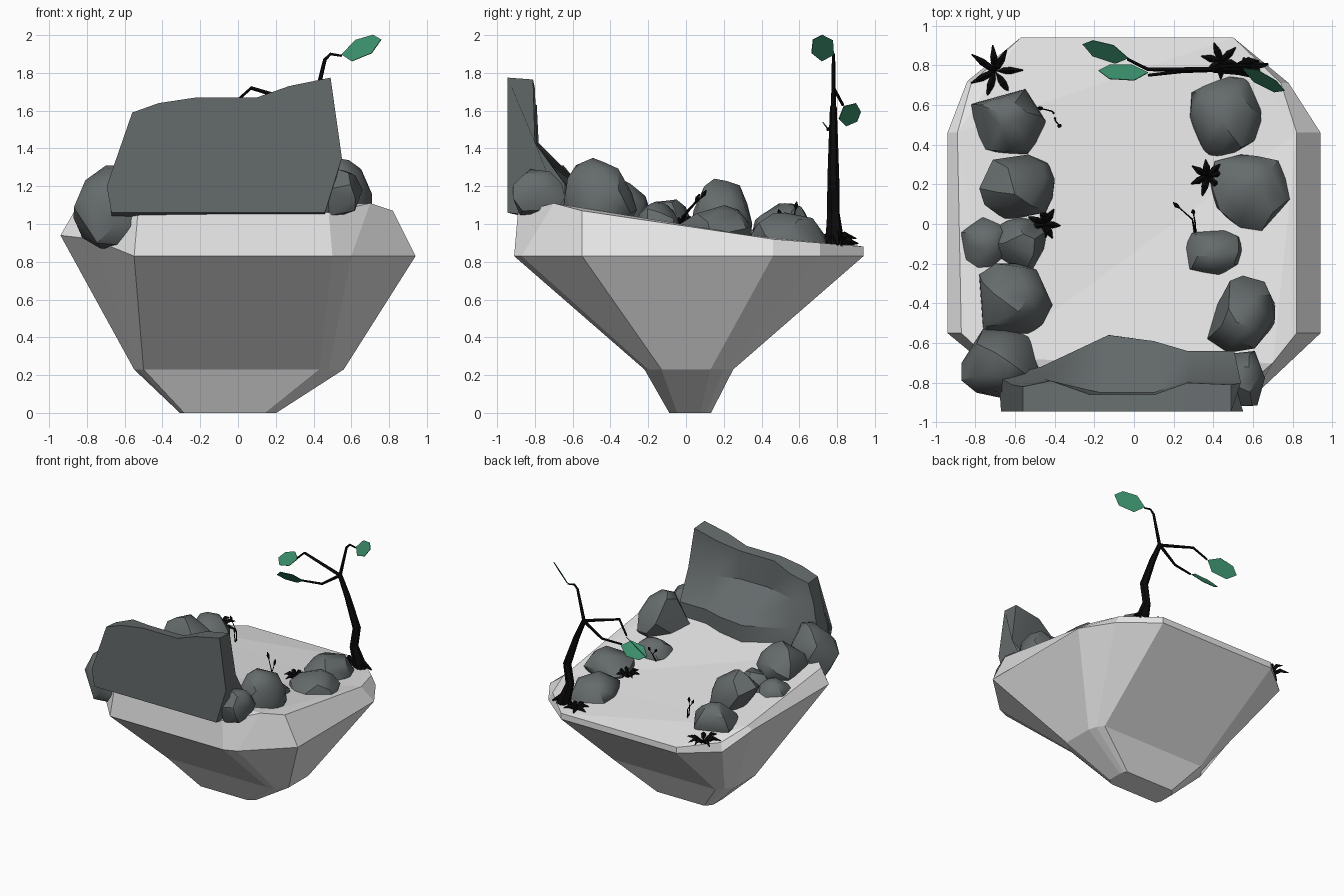
import bpy
import bmesh
import math
import random
from mathutils import Vector, Euler

random.seed(11)
cube = bpy.data.objects.get("Cube")
if cube:
    bpy.data.objects.remove(cube, do_unlink=True)


def material(name, color):
    mat = bpy.data.materials.new(name)
    mat.use_nodes = True
    mat.diffuse_color = (*color, 1)
    mat.node_tree.nodes["Principled BSDF"].inputs["Base Color"].default_value = (*color, 1)
    return mat


PALE = material("pale_stone", (.8, .8, .8))
SLATE = material("slate_rock", (.13, .146, .15))
BARK = material("black_bark", (.003, .003, .003))
GREEN = material("leaf_green", (.045, .28, .155))


def finish(name, bm, mat, smooth_angle=None):
    """Turn a bmesh into a coloured object."""
    bmesh.ops.recalc_face_normals(bm, faces=bm.faces)
    mesh = bpy.data.meshes.new(name)
    bm.to_mesh(mesh)
    bm.free()
    mesh.materials.append(mat)
    obj = bpy.data.objects.new(name, mesh)
    bpy.context.collection.objects.link(obj)
    if smooth_angle:
        bpy.ops.object.select_all(action="DESELECT")
        obj.select_set(True)
        bpy.context.view_layer.objects.active = obj
        bpy.ops.object.shade_smooth_by_angle(angle=math.radians(smooth_angle))


def loft(bm, rings):
    """Bridge closed rings of equal size and cap both ends."""
    rows = [[bm.verts.new(p) for p in ring] for ring in rings]
    count = len(rows[0])
    for low, high in zip(rows, rows[1:]):
        for i in range(count):
            j = (i + 1) % count
            bm.faces.new((low[i], low[j], high[j], high[i]))
    bm.faces.new(rows[0][::-1])
    bm.faces.new(rows[-1])


def tube(bm, path, radii, sides=6):
    """Tapered tube along a list of points."""
    pts = [Vector(p) for p in path]
    rings = []
    for i, (p, r) in enumerate(zip(pts, radii)):
        along = pts[min(i + 1, len(pts) - 1)] - pts[max(i - 1, 0)]
        turn = along.to_track_quat("Z", "Y")
        angles = [math.tau * k / sides for k in range(sides)]
        rings.append([p + turn @ Vector((r * math.cos(a), r * math.sin(a), 0)) for a in angles])
    loft(bm, rings)


def ground(y):
    return .99 - .13 * y


# Floating island: faceted underside, rim and sloping ground
waist = [(-.5, -.22), (.43, -.22), (.48, -.2), (.56, -.13), (.56, .13), (.54, .2),
         (.5, .25), (-.45, .25), (-.5, .2), (-.55, .13), (-.55, -.13), (-.53, -.18)]
rim = [(-.55, -.91, .83), (.5, -.91, .83), (.6, -.87, .83), (.94, -.55, .83),
       (.94, .46, .83), (.78, .71, .83), (.5, .94, .83), (-.57, .94, .83),
       (-.84, .72, .83), (-.94, .46, .94), (-.94, -.55, .94), (-.77, -.69, .92)]
edge = [(-.53, -.88, 1.06), (.48, -.89, 1.06), (.7, -.7, 1.11), (.82, -.55, 1.07),
        (.82, .46, .92), (.74, .71, .9), (.5, .94, .88), (-.57, .94, .88),
        (-.82, .71, .9), (-.89, .46, .96), (-.87, -.55, 1.06), (-.73, -.68, 1.08)]
foot = [(x * .46 - .055, y * .47 + .015, 0) for x, y in waist]
bm = bmesh.new()
loft(bm, [foot, [(x, y, .23) for x, y in waist], rim, edge])
bmesh.ops.triangulate(bm, faces=[f for f in bm.faces if len(f.verts) > 4])
finish("island", bm, PALE)

# Rock wall at the front: columns of a slab with a sloping foot behind
columns = [  # base x, middle x and z, top x and z, back y, foot y
    (-.67, -.695, 1.2, -.56, 1.59, -.82, -.77),
    (-.47, -.47, 1.3, -.42, 1.64, -.79, -.72),
    (-.12, -.14, 1.3, -.22, 1.67, -.86, -.56),
    (.1, .1, 1.3, .1, 1.67, -.86, -.59),
    (.26, .28, 1.3, .27, 1.73, -.8, -.64),
    (.46, .55, 1.35, .49, 1.775, -.81, -.64),
]
front = -.945
shelf = 1.43
rings = []
for xb, xm, zm, xt, zt, back, toe in columns:
    x_shelf = xm + (xt - xm) * (shelf - zm) / (zt - zm)
    rings.append([(xb, front, 1.06), (xm, front, zm), (xt, front, zt),
                  (xt, back, zt - .01), (x_shelf, back + .01, shelf),
                  ((xb + xm) / 2, toe, 1.21), (xb, toe, 1.02)])
bm = bmesh.new()
loft(bm, rings)
finish("rock_wall", bm, SLATE, 35)


def boulder(name, box):
    """Irregular convex stone filling the box (x, y and z ranges), narrower at the top."""
    bm = bmesh.new()
    bmesh.ops.create_icosphere(bm, subdivisions=2, radius=1)
    turn = Euler([random.uniform(0, math.tau) for _ in range(3)]).to_matrix()
    points = [turn @ v.co for v in bm.verts]
    bm.clear()
    points = random.sample(points, 26)
    for i, p in enumerate(points):
        size = sum(abs(c) ** 3 for c in p) ** (1 / 3)
        points[i] = p / size * random.uniform(.86, 1)
        taper = 1 - .35 * max(0, points[i].z)
        points[i].x *= taper
        points[i].y *= taper
    for axis in range(3):
        low, high = box[axis * 2], box[axis * 2 + 1]
        vals = [p[axis] for p in points]
        a, b = min(vals), max(vals)
        for p in points:
            p[axis] = low + (p[axis] - a) / (b - a) * (high - low)
    for p in points:
        bm.verts.new(p)
    bmesh.ops.convex_hull(bm, input=bm.verts)
    loose = [v for v in bm.verts if not v.link_faces]
    bmesh.ops.delete(bm, geom=loose, context="VERTS")
    finish(name, bm, SLATE, 35)


# Boulders lining both sides
right_boulders = [
    (-.87, -.46, -.88, -.53, .87, 1.31), (-.78, -.41, -.56, -.2, .9, 1.25),
    (-.87, -.62, -.25, .04, .9, 1.1), (-.72, -.44, -.25, .03, .89, 1.13),
    (-.78, -.4, .02, .35, .84, 1.24), (-.82, -.44, .35, .68, .83, 1.11),
]
left_boulders = [
    (.42, .66, -.92, -.64, 1.03, 1.29), (.37, .71, -.65, -.26, .94, 1.35),
    (.26, .55, -.27, -.03, .91, 1.12), (.38, .8, -.05, .35, .84, 1.1),
    (.28, .64, .33, .75, .8, 1.06),
]
for side, boxes in (("right", right_boulders), ("left", left_boulders)):
    for number, box in enumerate(boxes):
        boulder(f"{side}_boulder_{number}", box)

# Tree trunk, three thin branches and roots
fork = (.4, .78, 1.62)
bm = bmesh.new()
tube(bm, [(.59, .79, .87), (.53, .78, 1.06), (.555, .78, 1.22), (.47, .78, 1.46), fork],
     [.055, .034, .032, .024, .018])
branches = [
    [fork, (.46, .78, 1.87), (.49, .78, 1.9), (.55, .78, 1.89)],
    [fork, (.07, .78, 1.72), (-.03, .83, 1.63)],
    [fork, (.24, .77, 1.51), (.07, .75, 1.5)],
]
for path in branches:
    tube(bm, path, [.014, .01, .008, .006], 5)
for angle in (.3, 2, 3.4, 5):
    tip = (.59 + .09 * math.cos(angle), .79 + .05 * math.sin(angle), .89)
    tube(bm, [(.58, .79, .95), tip], [.03, .006], 5)
finish("tree_trunk", bm, BARK)


def leaf(name, base, tip, across):
    """Flat six-sided leaf."""
    base, tip = Vector(base), Vector(tip)
    side = Vector(across).normalized() * .066
    outline = [(0, .1), (.35, 1), (.8, .85), (1, .1), (.75, -.85), (.25, -.9)]
    bm = bmesh.new()
    bm.faces.new([bm.verts.new(base.lerp(tip, t) + side * s) for t, s in outline])
    solid = bmesh.ops.extrude_face_region(bm, geom=bm.faces[:])
    shift = (tip - base).cross(side).normalized() * .004
    for v in solid["geom"]:
        if isinstance(v, bmesh.types.BMVert):
            v.co += shift
    finish(name, bm, GREEN)


leaf("top_leaf", (.55, .78, 1.89), (.76, .67, 1.97), (-.02, .56, .83))
leaf("back_leaf", (-.03, .83, 1.62), (-.26, .9, 1.54), (.1, .65, .7))
leaf("low_leaf", (.07, .76, 1.5), (-.18, .77, 1.48), (.1, .6, -.75))


def spiky_plant(name, x, y, radius, blades=7):
    """Star of arched, tapering blades."""
    bm = bmesh.new()
    root = Vector((x, y, ground(y)))
    for i in range(blades):
        a = math.tau * i / blades + random.uniform(-.2, .2)
        out = Vector((math.cos(a), math.sin(a), 0)) * radius * random.uniform(.85, 1.05)
        rise = Vector((0, 0, radius * random.uniform(.2, .5)))
        tube(bm, [root, root + out * .55 + rise, root + out + rise * .6],
             [.014, .018, .003], 4)
    finish(name, bm, BARK)


spiky_plant("back_right_plant", -.7, .77, .14)
spiky_plant("back_left_plant", .44, .82, .1)
spiky_plant("left_plant", .37, .24, .1)
spiky_plant("right_plant", -.45, 0, .09)


def sprout(name, x, y, tips):
    """Thin stems ending in small buds."""
    bm = bmesh.new()
    z = ground(y)
    for dx, dy, height in tips:
        top = Vector((x + dx, y + dy, z + height))
        bend = Vector((x + dx * .2, y + dy * .6, z + height * .6))
        tube(bm, [(x, y, z - .03), bend, top], [.006, .004, .003], 4)
        lift = Vector((dx * .2, dy * .1, .02))
        tube(bm, [top, top + lift, top + lift * 2], [.004, .012, .003], 5)
    finish(name, bm, BARK)


sprout("left_sprout", .31, -.06, [(-.08, .14, .14), (-.01, .11, .12)])
sprout("right_sprout", -.4, .55, [(-.06, .03, .16), (.02, -.05, .12)])
